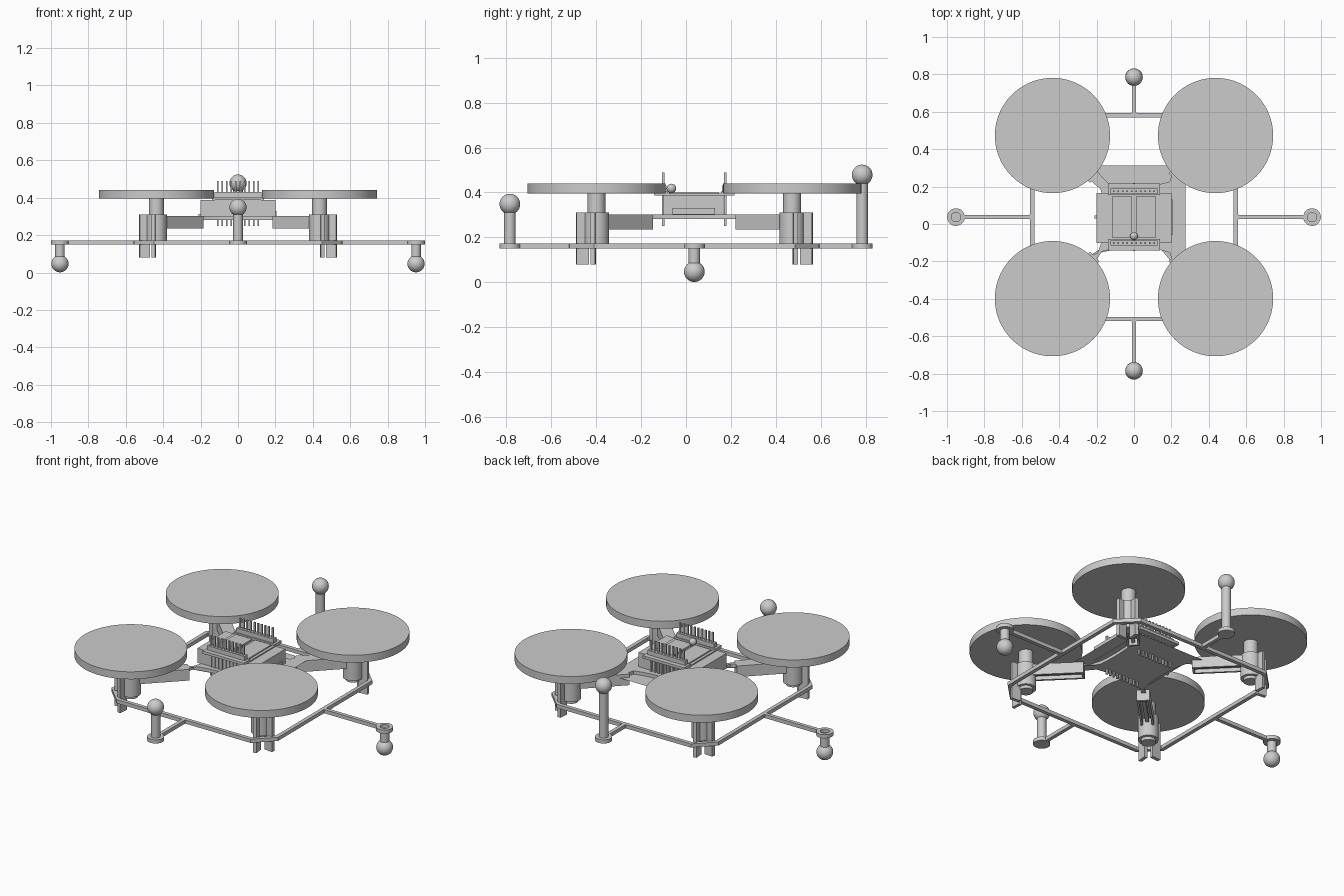
import bpy, bmesh
from math import pi, cos, sin, radians
from mathutils import Vector, Matrix

if "Cube" in bpy.data.objects:
    bpy.data.objects.remove(bpy.data.objects["Cube"])

CY = 0.037  # y of the airframe centre


def finish(name, bm, smooth=False):
    bmesh.ops.recalc_face_normals(bm, faces=bm.faces)
    me = bpy.data.meshes.new(name)
    bm.to_mesh(me)
    bm.free()
    ob = bpy.data.objects.new(name, me)
    bpy.context.collection.objects.link(ob)
    if smooth:
        bpy.ops.object.select_all(action='DESELECT')
        ob.select_set(True)
        bpy.context.view_layer.objects.active = ob
        bpy.ops.object.shade_smooth_by_angle(angle=radians(35))
    return ob


def box(name, x0, x1, y0, y1, z0, z1, angle=0, pivot=(0, 0)):
    bm = bmesh.new()
    bmesh.ops.create_cube(bm, size=1)
    bmesh.ops.scale(bm, vec=(x1 - x0, y1 - y0, z1 - z0), verts=bm.verts)
    bmesh.ops.translate(bm, vec=((x0 + x1) / 2, (y0 + y1) / 2, (z0 + z1) / 2), verts=bm.verts)
    bm.transform(Matrix.Translation((*pivot, 0)) @ Matrix.Rotation(angle, 4, 'Z'))
    return finish(name, bm)


def cyl(name, x, y, r, z0, z1, seg=32):
    bm = bmesh.new()
    bmesh.ops.create_cone(bm, cap_ends=True, segments=seg, radius1=r, radius2=r, depth=z1 - z0)
    bmesh.ops.translate(bm, vec=(x, y, (z0 + z1) / 2), verts=bm.verts)
    return finish(name, bm, True)


def ball(name, x, y, z, r):
    bm = bmesh.new()
    bmesh.ops.create_uvsphere(bm, u_segments=32, v_segments=16, radius=r)
    bmesh.ops.translate(bm, vec=(x, y, z), verts=bm.verts)
    return finish(name, bm, True)


def prism(name, pts, z0, z1):
    bm = bmesh.new()
    f = bm.faces.new([bm.verts.new((x, y, z0)) for x, y in pts])
    g = bmesh.ops.extrude_face_region(bm, geom=[f])
    bmesh.ops.translate(bm, vec=(0, 0, z1 - z0),
                        verts=[v for v in g['geom'] if isinstance(v, bmesh.types.BMVert)])
    return finish(name, bm)


def ring(name, outer, inner, z0, z1, smooth=False):
    bm = bmesh.new()
    n = len(outer)
    loops = [[bm.verts.new((x, y, z)) for x, y in pts]
             for pts, z in ((outer, z0), (outer, z1), (inner, z1), (inner, z0))]
    for a in range(4):
        A, B = loops[a], loops[(a + 1) % 4]
        for i in range(n):
            bm.faces.new((A[i], A[(i + 1) % n], B[(i + 1) % n], B[i]))
    return finish(name, bm, smooth)


def circle(x, y, r, n=32):
    return [(x + r * cos(2 * pi * i / n), y + r * sin(2 * pi * i / n)) for i in range(n)]


def octagon(h, c):
    pts = [(h, -c), (h, c), (c, h), (-c, h), (-h, c), (-h, -c), (-c, -h), (c, -h)]
    return [(x, y + CY) for x, y in pts]


# Lower guard frame
ring("guard_frame", octagon(0.556, 0.448), octagon(0.533, 0.438), 0.15, 0.172)

# Marker booms, end eyelets, posts and balls: (x, y, post z range, ball z)
markers = [(0.952, CY, 0.07, 0.152, 0.047), (-0.952, CY, 0.07, 0.152, 0.047),
           (0, -0.785, 0.15, 0.33, 0.348), (0, 0.785, 0.15, 0.46, 0.478)]
for x, y, z0, z1, zb in markers:
    ring("marker_eyelet", circle(x, y, 0.047), circle(x, y, 0.025), 0.15, 0.172, True)
    cyl("marker_post", x, y, 0.0255, z0, z1)
    ball("marker_ball", x, y, zb, 0.046)
    if x:
        s = 1 if x > 0 else -1
        a, b = sorted((s * 0.54, s * 0.92))
        box("marker_boom", a, b, y - 0.011, y + 0.011, 0.15, 0.172)
        prism("boom_gusset", [(s * 0.54, y - 0.03), (s * 0.57, y), (s * 0.54, y + 0.03)], 0.15, 0.172)
    else:
        s = 1 if y > 0 else -1
        e = CY + s * 0.54
        a, b = sorted((e, y - s * 0.03))
        box("marker_boom", -0.011, 0.011, a, b, 0.15, 0.172)
        prism("boom_gusset", [(-0.03, e), (0, e + s * 0.03), (0.03, e)], 0.15, 0.172)

# Four corner units: rotor disc, motor, mount, feet and arm
for sx in (1, -1):
    for sy in (1, -1):
        x, y = sx * 0.436, CY + sy * 0.436
        ang = Vector((sx, sy)).angle_signed(Vector((1, 0)))
        c = (0, CY)
        cyl("rotor_disc", x, y, 0.308, 0.395, 0.44, 96)
        cyl("motor", x, y, 0.04, 0.15, 0.397)
        ring("motor_mount", circle(x, y, 0.056), circle(x, y, 0.04), 0.168, 0.31, True)
        # Twin clip legs, one thin in x and one thin in y
        for u, v in ((0, 1), (1, 0)):
            a = [(0.438, 0.47), (0.458, 0.47), (0.463, 0.524), (0.443, 0.528)]
            pts = [(p, q) if v else (q, p) for p, q in a]
            prism("clip_leg", [(sx * p, CY + sy * q) for p, q in pts], 0.08, 0.31)
        # Arm channel: top plate, two side rails and an inner end wall
        box("arm_top", 0.297, 0.585, -0.036, 0.036, 0.275, 0.302, ang, c)
        for w in (-0.036, 0.024):
            box("arm_rail", 0.297, 0.585, w, w + 0.012, 0.235, 0.28, ang, c)
        box("arm_end", 0.297, 0.309, -0.036, 0.036, 0.235, 0.28, ang, c)
        box("arm_floor", 0.297, 0.585, -0.01, 0.01, 0.25, 0.28, ang, c)

# Main board with four concave sides
pts = []
for k in range(4):
    a = k * pi / 2
    for i in range(-8, 9):
        u = 0.275 * i / 8
        v = -0.165 - 0.065 * abs(i / 8) ** 2.6
        pts.append((u * cos(a) - v * sin(a), CY + u * sin(a) + v * cos(a)))
prism("main_board", pts, 0.282, 0.302)
box("board_connector", 0.15, 0.207, -0.06, 0.13, 0.302, 0.33)
cyl("board_nub_front", 0, CY - 0.17, 0.012, 0.282, 0.302, 12)
cyl("board_nub_back", 0, CY + 0.17, 0.012, 0.282, 0.302, 12)
box("side_switch", -0.212, -0.19, 0.03, 0.045, 0.302, 0.312)

# Battery body and top panels
box("battery", -0.2, 0.2, CY - 0.138, CY + 0.13, 0.30, 0.388)
for s in (-1, 1):
    a, b = sorted((s * 0.01, s * 0.118))
    box("top_panel", a, b, -0.072, 0.148, 0.386, 0.399)
    box("deck_rail", *sorted((s * 0.122, s * 0.138)), -0.141, 0.217, 0.386, 0.395)
    # Header strips with pins
    yc = CY + s * 0.138
    box("header_plate", -0.138, 0.138, *sorted((CY + s * 0.118, CY + s * 0.179)), 0.388, 0.404)
    box("header_strip", -0.125, 0.125, yc - 0.014, yc + 0.014, 0.40, 0.43)
    for i in range(10):
        px = -0.108 + 0.024 * i
        box("header_pin", px - 0.005, px + 0.005, yc - 0.005, yc + 0.005, 0.25, 0.49)

# Small top marker
cyl("top_marker_stem", 0, -0.065, 0.01, 0.39, 0.415, 16)
ball("top_marker", 0, -0.065, 0.418, 0.021)
